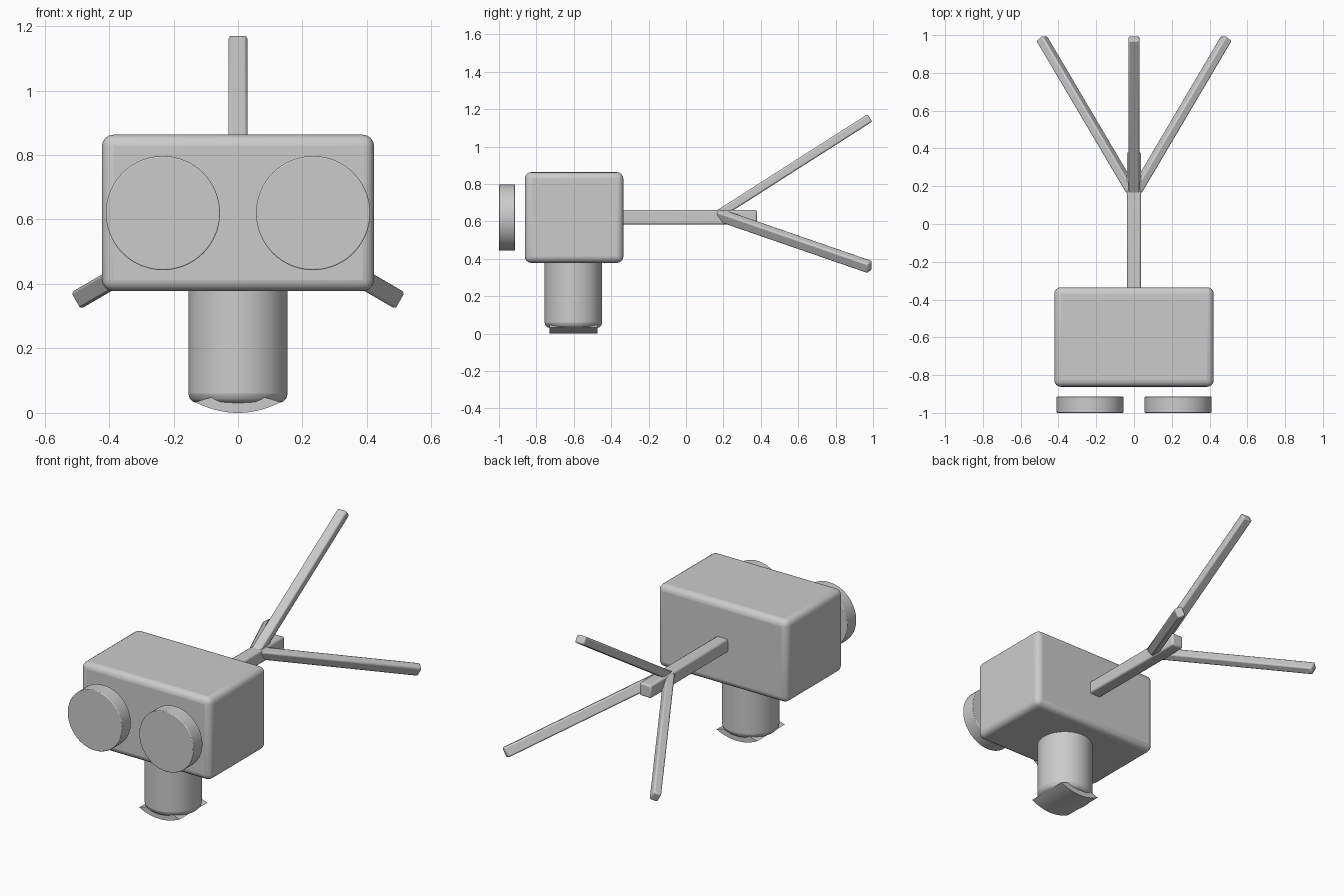
import bpy, bmesh, math
from mathutils import Vector, Matrix

if "Cube" in bpy.data.objects:
    bpy.data.objects.remove(bpy.data.objects["Cube"])


def finish(name, bm, bevel=0.0, segments=3, angle=40):
    bmesh.ops.recalc_face_normals(bm, faces=bm.faces)
    me = bpy.data.meshes.new(name)
    bm.to_mesh(me)
    bm.free()
    ob = bpy.data.objects.new(name, me)
    bpy.context.collection.objects.link(ob)
    if bevel:
        m = ob.modifiers.new("Bevel", 'BEVEL')
        m.width, m.segments = bevel, segments
        m.limit_method, m.angle_limit = 'ANGLE', math.radians(50)
    bpy.ops.object.select_all(action='DESELECT')
    ob.select_set(True)
    bpy.context.view_layer.objects.active = ob
    bpy.ops.object.shade_smooth_by_angle(angle=math.radians(angle))
    return ob


def box(name, lo, hi, bevel, segments=3):
    lo, hi = Vector(lo), Vector(hi)
    bm = bmesh.new()
    bmesh.ops.create_cube(bm, size=1, matrix=Matrix.Translation((lo + hi) / 2)
                          @ Matrix.Diagonal((*(hi - lo), 1)))
    return finish(name, bm, bevel, segments)


def cylinder(name, start, end, radius, bevel):
    start, end = Vector(start), Vector(end)
    d = end - start
    rot = d.to_track_quat('Z', 'Y').to_matrix().to_4x4()
    bm = bmesh.new()
    bmesh.ops.create_cone(bm, cap_ends=True, segments=64, radius1=radius,
                          radius2=radius, depth=d.length,
                          matrix=Matrix.Translation((start + end) / 2) @ rot)
    return finish(name, bm, bevel)


def strut(name, start, end, outward, width=0.059, thick=0.047):
    start, end = Vector(start), Vector(end)
    z = (end - start).normalized()
    x = Vector(outward).cross(z).normalized()
    y = z.cross(x)
    rot = Matrix((x, y, z)).transposed().to_4x4()
    bm = bmesh.new()
    bmesh.ops.create_cube(bm, size=1, matrix=Matrix.Translation((start + end) / 2) @ rot
                          @ Matrix.Diagonal((width, thick, (end - start).length, 1)))
    return finish(name, bm, 0.009, 2)


# Main housing
box("housing", (-0.422, -0.862, 0.378), (0.422, -0.335, 0.863), 0.035, 4)

# Two floating front discs
for side, s in (("left", -1), ("right", 1)):
    cylinder(f"{side}_disc", (s * 0.233, -0.914, 0.62), (s * 0.233, -1, 0.62), 0.177, 0.004)

# Lower post
cylinder("post", (0, -0.602, 0.03), (0, -0.602, 0.42), 0.154, 0.03)

# Lens-section pad under the post
n = 16
bm = bmesh.new()
ring = []
for i in range(n + 1):
    t = -1 + 2 * i / n
    ring.append((0.132 * t, 0.033 * t * t))
for i in range(n - 1, 0, -1):
    t = -1 + 2 * i / n
    ring.append((0.132 * t, 0.033 + 0.025 * (1 - t * t)))
face = bm.faces.new([bm.verts.new((x, -0.73, z)) for x, z in ring])
ext = bmesh.ops.extrude_face_region(bm, geom=[face])
bmesh.ops.translate(bm, vec=(0, 0.257, 0),
                    verts=[v for v in ext["geom"] if isinstance(v, bmesh.types.BMVert)])
finish("foot_pad", bm)

# Rear boom
box("boom", (-0.038, -0.345, 0.583), (0.038, 0.38, 0.66), 0.01, 2)

# Three spread tail struts
strut("upper_strut", (0, 0.165, 0.631), (0, 0.983, 1.153), (0, 0, 1))
for side, s in (("left", -1), ("right", 1)):
    strut(f"{side}_strut", (s * 0.012, 0.175, 0.635), (s * 0.489, 0.983, 0.356),
          (s * 0.866, 0, -0.5))
